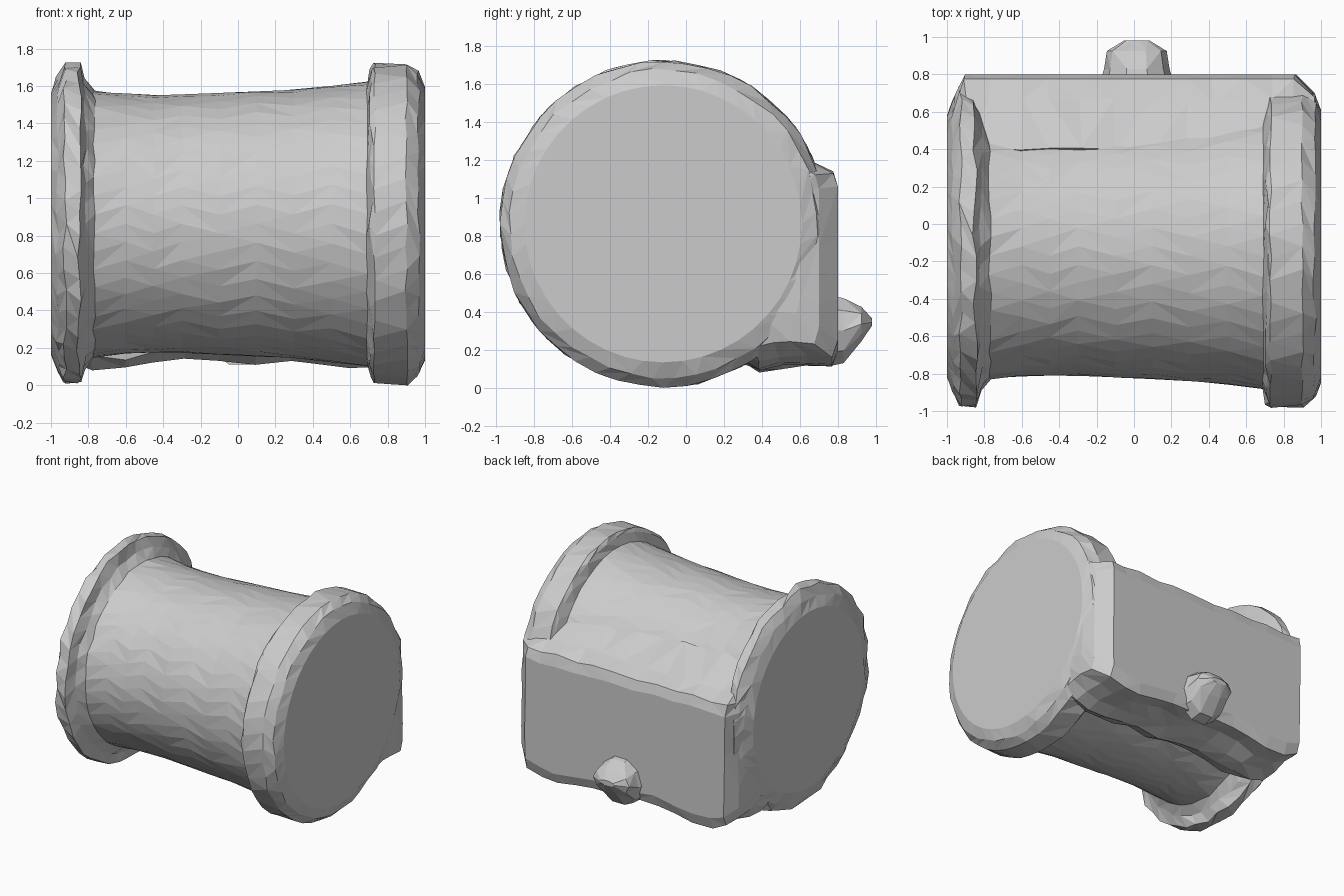
import bpy, bmesh, math, random

if "Cube" in bpy.data.objects:
    bpy.data.objects.remove(bpy.data.objects["Cube"])

random.seed(4)
CY, CZ, SIDES = -0.12, 0.863, 44


def loft(name, rings):
    """Skin a list of equal-length point rings and cap both ends."""
    bm = bmesh.new()
    loops = [[bm.verts.new(p) for p in ring] for ring in rings]
    n = len(loops[0])
    for a, b in zip(loops, loops[1:]):
        for i in range(n):
            j = (i + 1) % n
            quad = (a[i], a[j], b[j], b[i])
            if random.random() < 0.5:
                bm.faces.new((quad[0], quad[1], quad[2]))
                bm.faces.new((quad[0], quad[2], quad[3]))
            else:
                bm.faces.new((quad[0], quad[1], quad[3]))
                bm.faces.new((quad[1], quad[2], quad[3]))
    bm.faces.new(loops[0])
    bm.faces.new(loops[-1])
    bmesh.ops.recalc_face_normals(bm, faces=bm.faces)
    mesh = bpy.data.meshes.new(name)
    bm.to_mesh(mesh)
    bm.free()
    obj = bpy.data.objects.new(name, mesh)
    bpy.context.collection.objects.link(obj)
    return obj


def jit(amount):
    return random.uniform(-amount, amount)


# Spool: barrel and both rough flanges, (x, radius, roughness)
profile = [(-1.0, 0.70, 0), (-0.965, 0.785, 0.012), (-0.925, 0.855, 0.012),
           (-0.85, 0.852, 0.014), (-0.82, 0.77, 0.012), (-0.77, 0.71, 0.008),
           (-0.6, 0.695, 0.003), (-0.45, 0.69, 0.003), (-0.3, 0.69, 0.003),
           (-0.1, 0.70, 0.003), (0.1, 0.71, 0.003), (0.3, 0.72, 0.003),
           (0.5, 0.74, 0.003), (0.69, 0.762, 0.004), (0.71, 0.835, 0.012),
           (0.73, 0.858, 0.008), (0.90, 0.857, 0.008), (0.965, 0.81, 0.01),
           (1.0, 0.73, 0)]
rings = []
for k, (x, r, rough) in enumerate(profile):
    ring = []
    for i in range(SIDES):
        a = 2 * math.pi * (i + 0.5 * (k % 2)) / SIDES
        rr = r + jit(rough)
        ring.append((x + jit(rough), CY + rr * math.cos(a), CZ + rr * math.sin(a)))
    rings.append(ring)
spool = loft("spool", rings)

# Back bracket: flat plate with rough underside, (x, back y, bottom z)
stations = [(-0.985, 0.50, 0.34), (-0.95, 0.69, 0.19), (-0.90, 0.80, 0.13),
            (-0.78, 0.80, 0.09), (-0.6, 0.80, 0.085), (-0.45, 0.80, 0.115),
            (-0.28, 0.80, 0.145), (-0.1, 0.80, 0.13), (0.1, 0.80, 0.12),
            (0.28, 0.80, 0.13), (0.42, 0.80, 0.11), (0.6, 0.80, 0.09),
            (0.74, 0.80, 0.10), (0.86, 0.80, 0.13), (0.96, 0.70, 0.21),
            (0.99, 0.60, 0.36)]
rings = []
for x, b, zb in stations:
    d = b - 0.2
    end = abs(x) > 0.97
    section = [(0.0, 0.5), (0.1, zb + 0.06), (0.3, zb), (0.5, zb + 0.02),
               (0.72, zb + 0.04), (0.95, zb + 0.03), (1, zb + 0.11), (1, 0.45),
               (1, 0.75), (1, 1.05), (0.96, 1.13), (0.77, 1.185),
               (0.33, 1.33), (0.15, 1.2)]
    ring = []
    for t, z in section:
        q = 0 if end else 0.012
        y = 0.2 + d * t
        ring.append((x + jit(q), y + (jit(q) if t < 0.9 else 0), z + jit(q)))
    rings.append(ring)
bracket = loft("back_bracket", rings)

# Nub on the lower back: (y, centre z, half width, half height)
rings = []
for y, z, rx, rz in [(0.74, 0.30, 0.20, 0.20), (0.83, 0.30, 0.175, 0.18),
                     (0.925, 0.335, 0.16, 0.095), (0.98, 0.345, 0.07, 0.02)]:
    rings.append([(0.015 + rx * math.cos(a), y, z + rz * math.sin(a))
                  for a in (math.pi / 5 * i for i in range(10))])
nub = loft("back_nub", rings)

# Fuse the parts into one skin
for part in (bracket, nub):
    mod = spool.modifiers.new("fuse", "BOOLEAN")
    mod.operation = "UNION"
    mod.solver = "EXACT"
    mod.object = part
    bpy.context.view_layer.objects.active = spool
    bpy.ops.object.modifier_apply(modifier=mod.name)
    bpy.data.objects.remove(part)
